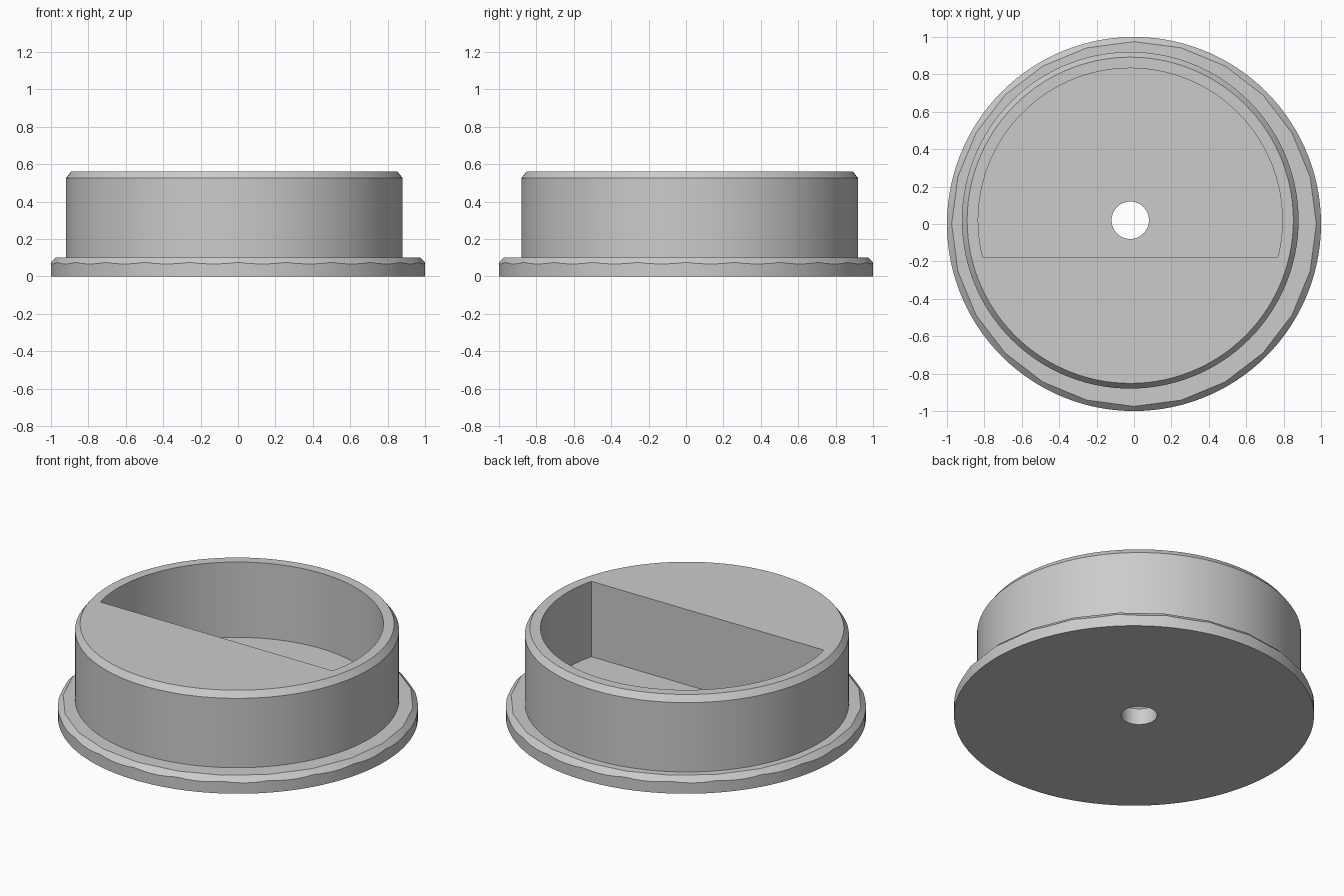
import bpy, bmesh, math

cube = bpy.data.objects.get("Cube")
if cube:
    bpy.data.objects.remove(cube, do_unlink=True)

AXIS = (-0.02, 0.02)      # the cup sits slightly off the flange centre
FLANGE_TOP, CUP_TOP = 0.10, 0.562

grey = bpy.data.materials.new("plain grey")
grey.use_nodes = True
colour = (0.6, 0.6, 0.6, 1)
grey.diffuse_color = colour
grey.node_tree.nodes["Principled BSDF"].inputs["Base Color"].default_value = colour


def stack(name, rings, outline, centre=(0, 0)):
    """Solid made of an outline (unit points) scaled to each (radius, z) ring."""
    bm = bmesh.new()
    loops = [[bm.verts.new((centre[0] + r * x, centre[1] + r * y, z)) for x, y in outline]
             for r, z in rings]
    n = len(outline)
    for low, high in zip(loops, loops[1:]):
        for i in range(n):
            j = (i + 1) % n
            bm.faces.new((low[i], low[j], high[j], high[i]))
    bm.faces.new(loops[0][::-1])
    bm.faces.new(loops[-1])
    mesh = bpy.data.meshes.new(name)
    bm.to_mesh(mesh)
    bm.free()
    mesh.materials.append(grey)
    obj = bpy.data.objects.new(name, mesh)
    bpy.context.collection.objects.link(obj)
    return obj


def arc(steps, start=0.0, end=math.tau, closed=True):
    count = steps if closed else steps + 1
    return [(math.cos(start + (end - start) * i / steps),
             math.sin(start + (end - start) * i / steps)) for i in range(count)]


def combine(target, tool, operation):
    """Apply a boolean and discard the tool."""
    mod = target.modifiers.new(operation.title(), "BOOLEAN")
    mod.operation, mod.solver, mod.object = operation, "EXACT", tool
    bpy.context.view_layer.objects.active = target
    bpy.ops.object.modifier_apply(modifier=mod.name)
    bpy.data.objects.remove(tool, do_unlink=True)


circle = arc(120)

# Round flange, its rim bevelled by a coarse 24-sided cone
cup = stack("flanged_cup", [(1.0, 0), (1.0, FLANGE_TOP)], circle)
bevel = stack("bevel_cone", [(1.175, -0.1), (0.975, FLANGE_TOP), (0.975, 0.2)], arc(24))
combine(cup, bevel, "INTERSECT")

# Raised cup wall with a chamfered top edge
wall = stack("cup_wall", [(0.9, 0.05), (0.9, 0.525), (0.872, CUP_TOP)], circle, AXIS)
combine(cup, wall, "UNION")

# D-shaped pocket behind a straight wall, floor level with the flange top
radius = 0.813
dip = math.asin(0.2 / radius)
d_shape = arc(90, -dip, math.pi + dip, closed=False)
pocket = stack("pocket_cutter", [(radius, FLANGE_TOP), (radius, 0.8)], d_shape, AXIS)
combine(cup, pocket, "DIFFERENCE")

# Central through hole
hole = stack("hole_cutter", [(0.1, -0.2), (0.1, 0.8)], arc(48), AXIS)
combine(cup, hole, "DIFFERENCE")

bpy.ops.object.select_all(action="DESELECT")
cup.select_set(True)
bpy.context.view_layer.objects.active = cup
bpy.ops.object.shade_smooth_by_angle(angle=math.radians(12))
